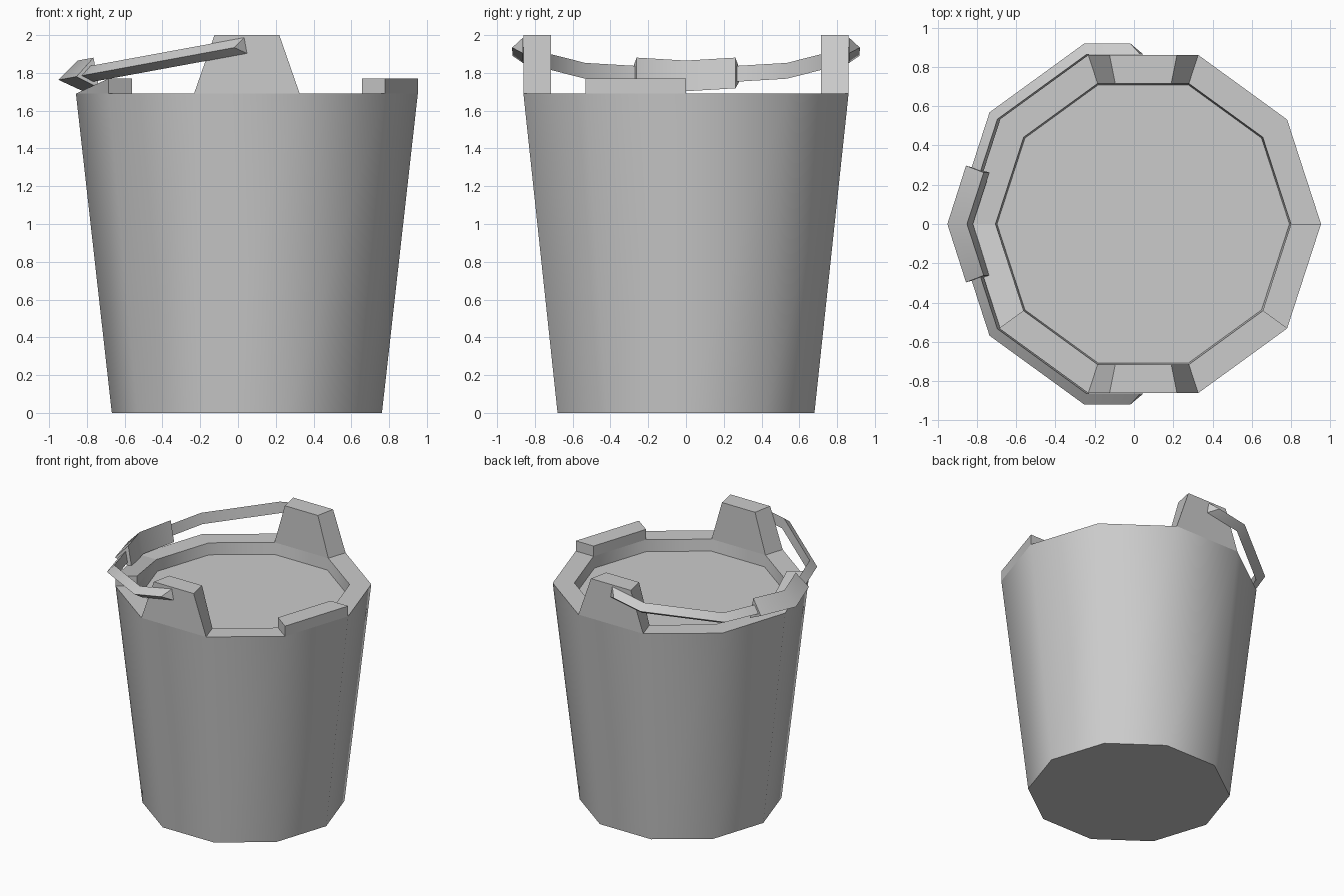
import bpy
import bmesh
from math import cos, sin, radians, atan
from mathutils import Vector

cube = bpy.data.objects.get("Cube")
if cube:
    bpy.data.objects.remove(cube, do_unlink=True)

SIDES = 10
STEP = 360 / SIDES
CENTRE_X = 0.047
RIM_Z = 1.69
R_OUT, R_IN = 0.905, 0.752

grey = bpy.data.materials.new("light_grey")
grey.use_nodes = True
grey.diffuse_color = (0.6, 0.6, 0.6, 1)
grey.node_tree.nodes["Principled BSDF"].inputs["Base Color"].default_value = grey.diffuse_color


def polar(radius, angle, z=0.0):
    a = radians(angle)
    return Vector((CENTRE_X + radius * cos(a), radius * sin(a), z))


def finish(name, bm):
    """Clean the mesh, turn it into an object and shade it."""
    bmesh.ops.remove_doubles(bm, verts=bm.verts, dist=0.0005)
    bmesh.ops.recalc_face_normals(bm, faces=bm.faces)
    mesh = bpy.data.meshes.new(name)
    bm.to_mesh(mesh)
    bm.free()
    mesh.materials.append(grey)
    obj = bpy.data.objects.new(name, mesh)
    bpy.context.collection.objects.link(obj)
    bpy.ops.object.select_all(action="DESELECT")
    obj.select_set(True)
    bpy.context.view_layer.objects.active = obj
    bpy.ops.object.shade_smooth_by_angle(angle=radians(40))
    return obj


def skin(name, rings):
    """Join successive closed rings of points and cap both ends."""
    bm = bmesh.new()
    loops = [[bm.verts.new(p) for p in ring] for ring in rings]
    n = len(loops[0])
    for lower, upper in zip(loops, loops[1:]):
        for i in range(n):
            j = (i + 1) % n
            bm.faces.new((lower[i], lower[j], upper[j], upper[i]))
    bm.faces.new(loops[0])
    bm.faces.new(loops[-1])
    return finish(name, bm)


def rim_block(name, start, height_a, height_b, pinch=0.0):
    """Block standing on one side of the rim, optionally narrowed at the top."""
    out_a, out_b = polar(R_OUT, start, RIM_Z), polar(R_OUT, start + STEP, RIM_Z)
    in_a, in_b = polar(R_IN, start, RIM_Z), polar(R_IN, start + STEP, RIM_Z)
    up_a, up_b = Vector((0, 0, height_a)), Vector((0, 0, height_b))
    base = [out_a, out_b, in_b, in_a]
    top = [out_a.lerp(out_b, pinch) + up_a, out_b.lerp(out_a, pinch) + up_b,
           in_b.lerp(in_a, pinch) + up_b, in_a.lerp(in_b, pinch) + up_a]
    return skin(name, [base, top])


# Tapered bucket with a flat rim, shallow inner wall and level filling
profile = [(0.715, 0), (R_OUT, RIM_Z), (R_IN, RIM_Z), (0.744, 1.60)]
skin("bucket_body", [[polar(r, i * STEP, z) for i in range(SIDES)] for r, z in profile])

# Tall handle lugs, front and back
rim_block("back_lug", 72, 0.31, 0.31, pinch=0.193)
rim_block("front_lug", -108, 0.31, 0.31, pinch=0.193)

# Uneven rim: one raised stave and one sloping stave
rim_block("raised_stave", -36, 0.08, 0.08)
rim_block("sloping_stave", 180, 0.0, 0.08)

# Tilted carrying handle with a triangular section, point outwards
SLOPE = 0.184
TILT = atan(SLOPE)
HANDLE_UP = Vector((-sin(TILT), 0, cos(TILT)))


def on_handle_plane(p):
    return Vector((p[0], p[1], 1.945 - SLOPE * (0.04 - p[0])))


def triangular_bar(name, half, middle, height):
    """Sweep through stations of (inner, outer) points, mirrored in y."""
    mirrored = [tuple((p[0], -p[1]) for p in s) for s in reversed(half)]
    rings = []
    for inner, outer in half + [middle] + mirrored:
        c = on_handle_plane(inner)
        rings.append([c + HANDLE_UP * height / 2, c - HANDLE_UP * height / 2,
                      on_handle_plane(outer)])
    return skin(name, rings)


def bend(angle):
    return (polar(0.908, angle), polar(0.967, angle))


triangular_bar("handle", [((0.04, 0.863), (-0.02, 0.92)), bend(108), bend(144)],
               bend(180), 0.085)
triangular_bar("handle_grip", [((-0.75, 0.262), (-0.855, 0.297))],
               ((-0.835, 0), (-0.95, 0)), 0.165)
